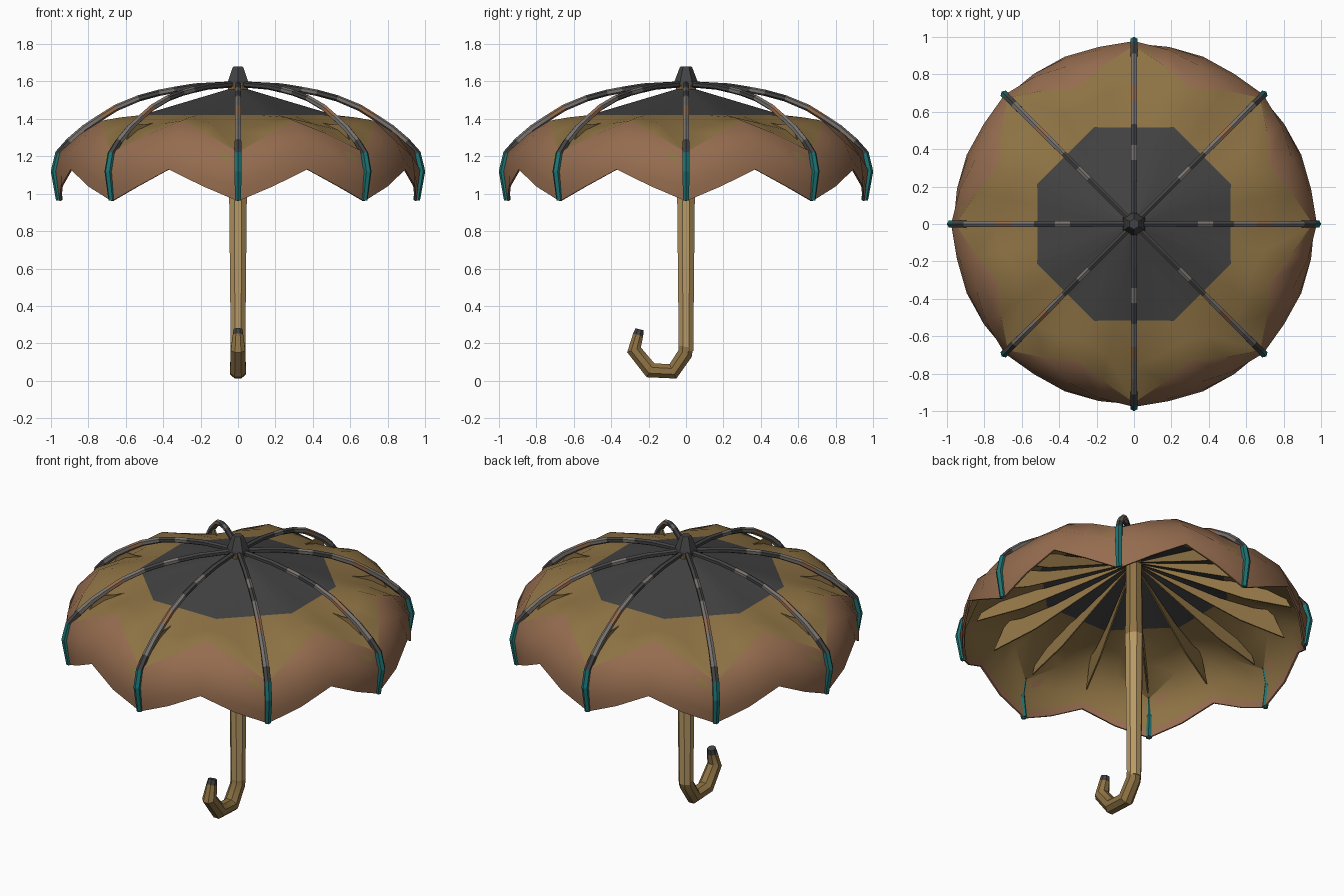
import bpy, bmesh, math
from mathutils import Vector

if "Cube" in bpy.data.objects:
    bpy.data.objects.remove(bpy.data.objects["Cube"])


def mat(name, rgb):
    m = bpy.data.materials.new(name)
    m.diffuse_color = (*rgb, 1)
    m.use_nodes = True
    m.node_tree.nodes["Principled BSDF"].inputs["Base Color"].default_value = m.diffuse_color
    return m


TAN = mat("tan", (0.27, 0.17, 0.058))
LIGHT = mat("light_wood", (0.48, 0.32, 0.13))
BROWN = mat("brown", (0.30, 0.15, 0.078))
DARK = mat("charcoal", (0.055, 0.055, 0.055))
GREY = mat("warm_grey", (0.19, 0.17, 0.155))
TEAL = mat("teal", (0.013, 0.17, 0.17))


def finish(bm, name, mats, smooth=False):
    me = bpy.data.meshes.new(name)
    bmesh.ops.recalc_face_normals(bm, faces=bm.faces[:])
    bm.to_mesh(me)
    bm.free()
    for m in mats:
        me.materials.append(m)
    ob = bpy.data.objects.new(name, me)
    bpy.context.collection.objects.link(ob)
    if smooth:
        bpy.ops.object.select_all(action='DESELECT')
        ob.select_set(True)
        bpy.context.view_layer.objects.active = ob
        bpy.ops.object.shade_smooth_by_angle(angle=math.radians(35))
    return ob


def polar(r, z, a):
    return Vector((r * math.cos(a), r * math.sin(a), z))


def tube(name, path, angle, sides, seg_mats, smooth=False):
    """Sweep along (r, z, radius) points in the vertical plane at an angle."""
    bm = bmesh.new()
    side = Vector((-math.sin(angle), math.cos(angle), 0))
    pts = [polar(r, z, angle) for r, z, _ in path]
    rings = []
    for i, p in enumerate(pts):
        t = (pts[min(i + 1, len(pts) - 1)] - pts[max(i - 1, 0)]).normalized()
        n = t.cross(side)
        w = path[i][2]
        rings.append([bm.verts.new(p + w * (math.cos(b) * side + math.sin(b) * n))
                      for b in (2 * math.pi * (j + .5) / sides for j in range(sides))])
    mats = list(dict.fromkeys(seg_mats))
    for i in range(len(rings) - 1):
        for j in range(sides):
            k = (j + 1) % sides
            f = bm.faces.new((rings[i][j], rings[i][k], rings[i + 1][k], rings[i + 1][j]))
            f.material_index = mats.index(seg_mats[i])
    bm.faces.new(rings[0][::-1]).material_index = mats.index(seg_mats[0])
    bm.faces.new(rings[-1]).material_index = mats.index(seg_mats[-1])
    return finish(bm, name, mats, smooth)


# canopy: cross-sections at a rib, a quarter and the middle of each panel
RIB = [(.03, 1.565), (.517, 1.42), (.76, 1.34), (.955, 1.22), (.978, 1.12), (.965, 1.02), (.955, .96)]
QUARTER = [(.03, 1.565), (.527, 1.42), (.72, 1.375), (.86, 1.32), (.95, 1.20), (.965, 1.10), (.965, 1.04)]
MID = [(.03, 1.565), (.56, 1.42), (.68, 1.408), (.79, 1.39), (.915, 1.28), (.96, 1.18), (.968, 1.13)]
bm = bmesh.new()
cols = []
for i in range(32):
    prof = (RIB, QUARTER, MID, QUARTER)[i % 4]
    inner = [(r - .012, z - .014) for r, z in prof[:-1]] + [(prof[-1][0] - .01, prof[-1][1])]
    cols.append([bm.verts.new(polar(r, z, i * math.pi / 16)) for r, z in prof + inner[::-1]])
# outside: dark, tan, brown; underside: brown hem, tan, dark centre
band = [1, 0, 0, 2, 2, 2, 2, 2, 0, 0, 0, 0, 1, 1]
for i in range(32):
    a, b = cols[i], cols[(i + 1) % 32]
    for j in range(14):
        k = (j + 1) % 14
        bm.faces.new((a[j], a[k], b[k], b[j])).material_index = band[j]
finish(bm, "canopy", [TAN, DARK, BROWN], True)

# ribs arching over the canopy, with teal tips
rib_path = [(.03, 1.585, .016), (.23, 1.573, .017), (.34, 1.555, .017), (.42, 1.54, .017),
            (.53, 1.51, .017), (.65, 1.46, .018), (.73, 1.41, .018), (.82, 1.35, .019),
            (.90, 1.28, .02), (.957, 1.215, .021), (.979, 1.12, .022), (.955, .965, .018)]
rib_mats = [DARK, DARK, GREY, DARK, GREY, BROWN, GREY, GREY, DARK, TEAL, TEAL]
for i in range(8):
    tube(f"rib_{i + 1}", rib_path, i * math.pi / 4, 6, rib_mats)

# upright fabric fins radiating under the canopy
fin = [(.03, 1.53), (.5, 1.40), (.70, 1.37), (.80, 1.375), (.88, 1.21), (.62, 1.28)]
bm = bmesh.new()
for i in range(16):
    a = i * math.pi / 8
    off = .004 * Vector((-math.sin(a), math.cos(a), 0))
    s1 = [bm.verts.new(polar(r, z, a) + off) for r, z in fin]
    s2 = [bm.verts.new(polar(r, z, a) - off) for r, z in fin]
    bm.faces.new(s1)
    bm.faces.new(s2[::-1])
    for j in range(6):
        k = (j + 1) % 6
        bm.faces.new((s1[j], s2[j], s2[k], s1[k]))
finish(bm, "underside_fins", [TAN])

# shaft, hooked handle, collar and top spike
tube("shaft", [(0, .16, .042), (0, 1.07, .052), (0, 1.57, .045)], 0, 8, [LIGHT, TAN], True)
tube("handle", [(0, .19, .042), (.005, .145, .043), (.07, .05, .046), (.19, .056, .046),
                (.278, .165, .042), (.256, .245, .03), (.248, .275, .025)],
     -math.pi / 2, 8, [TAN] * 5 + [DARK], True)
tube("collar", [(0, 1.545, .055), (0, 1.59, .06)], 0, 8, [TAN])
tube("top_spike", [(0, 1.575, .067), (0, 1.605, .06), (0, 1.675, .033), (0, 1.68, .028)],
     math.pi / 6, 6, [DARK] * 3)
